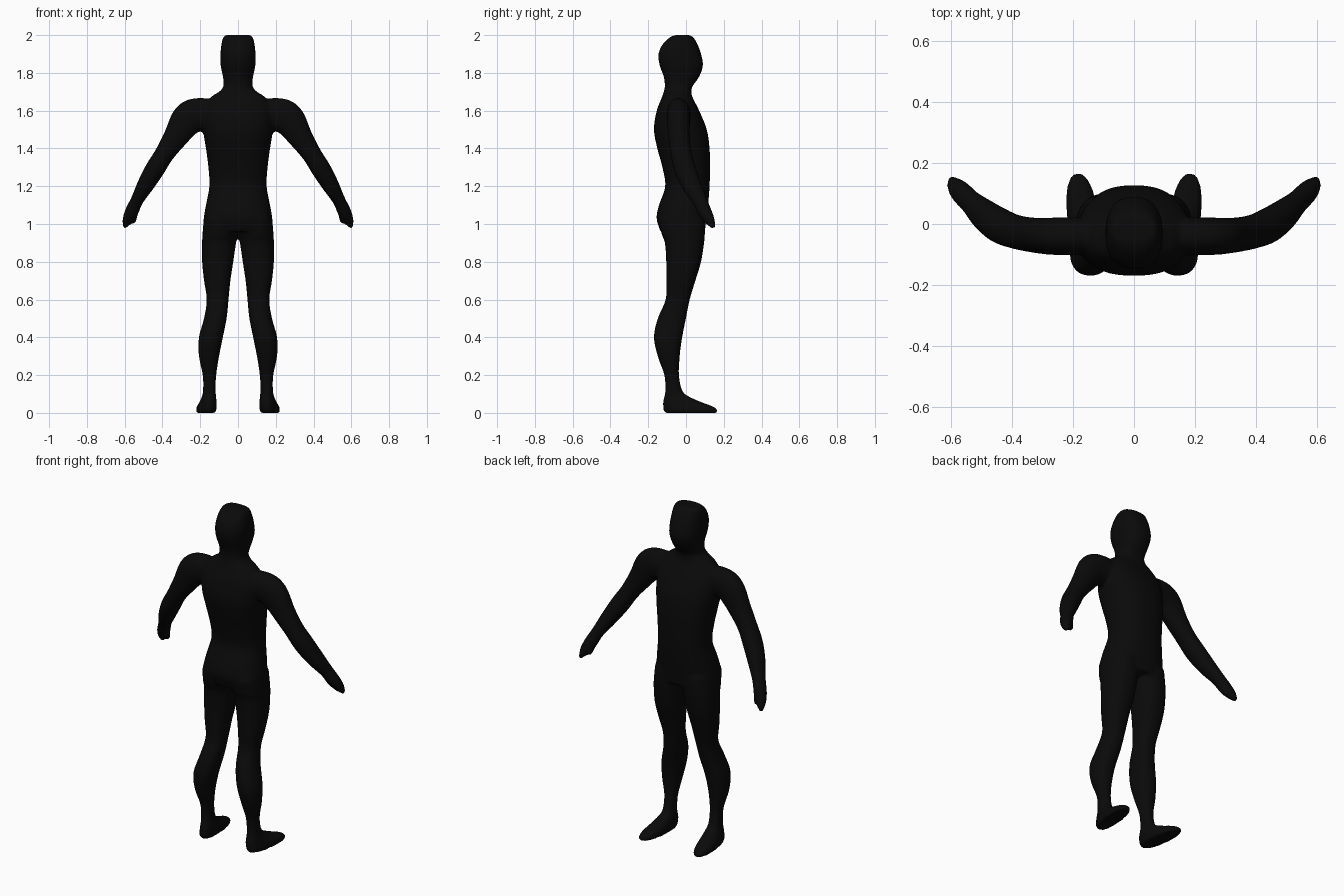
import bpy, bmesh, math
from mathutils import Vector

if "Cube" in bpy.data.objects:
    bpy.data.objects.remove(bpy.data.objects["Cube"])

SIDES = 32
STEPS = 5


def smooth_rows(rows):
    """Catmull-Rom interpolation through rows of numbers."""
    out = []
    for i in range(len(rows) - 1):
        a, b = rows[max(i - 1, 0)], rows[i]
        c, d = rows[i + 1], rows[min(i + 2, len(rows) - 1)]
        for k in range(STEPS):
            t = k / STEPS
            out.append([0.5 * (2 * q + (r - p) * t + (2 * p - 5 * q + 4 * r - s) * t * t
                               + (3 * q - p - 3 * r + s) * t ** 3)
                        for p, q, r, s in zip(a, b, c, d)])
    return out + [list(rows[-1])]


def unit_ring(power):
    """Rounded-square outline with unit half-widths."""
    for i in range(SIDES):
        a = 2 * math.pi * i / SIDES
        c, s = math.cos(a), math.sin(a)
        yield (math.copysign(abs(c) ** (2 / power), c),
               math.copysign(abs(s) ** (2 / power), s))


def skin(bm, rings):
    """Join rings of points into a closed tube."""
    rings = [[bm.verts.new(p) for p in ring] for ring in rings]
    for a, b in zip(rings, rings[1:]):
        for i in range(SIDES):
            j = (i + 1) % SIDES
            bm.faces.new((a[i], a[j], b[j], b[i]))
    bm.faces.new(rings[0])
    bm.faces.new(rings[-1])


def upright(bm, rows, side=1, power=2.3):
    """Rows: z, x min, x max, y min, y max, outward splay."""
    rings = []
    for z, x0, x1, y0, y1, splay in smooth_rows(rows):
        cx, cy, rx, ry = (x0 + x1) / 2, (y0 + y1) / 2, (x1 - x0) / 2, (y1 - y0) / 2
        rings.append([(side * (cx + u * rx + splay * v * ry), cy + v * ry, z)
                      for u, v in unit_ring(power)])
    skin(bm, rings)


def limb(bm, rows, side):
    """Rows: x, y, z, half-width seen from the front, half-depth."""
    rows = smooth_rows(rows)
    pts = [Vector(r[:3]) for r in rows]
    rings = []
    for i, (p, r) in enumerate(zip(pts, rows)):
        t = (pts[min(i + 1, len(pts) - 1)] - pts[max(i - 1, 0)]).normalized()
        v = Vector((0, 1, 0))
        v = (v - t * v.dot(t)).normalized()
        u = t.cross(v)
        ring = [p + u * a * r[3] + v * b * r[4] for a, b in unit_ring(2.1)]
        rings.append([(side * q.x, q.y, q.z) for q in ring])
    skin(bm, rings)


# Head, neck and trunk: z, half-width, back, front
trunk = [(2.0, .07, -.06, .02), (1.985, .08, -.09, .042), (1.95, .088, -.125, .062),
         (1.9, .093, -.146, .08), (1.84, .092, -.14, .09), (1.78, .08, -.118, .07),
         (1.73, .077, -.112, .035), (1.7, .1, -.118, .028), (1.67, .145, -.128, .035),
         (1.6, .185, -.155, .07), (1.5, .185, -.17, .11), (1.4, .17, -.152, .125),
         (1.3, .157, -.125, .127), (1.2, .152, -.11, .125), (1.1, .17, -.143, .117),
         (1.03, .182, -.156, .108), (.96, .186, -.135, .1)]

# Leg and foot: z, inner, outer, back, front, splay
leg = [(1.03, .0, .18, -.145, .1, 0), (.95, .0, .188, -.13, .1, 0), (.9, .01, .19, -.112, .096, 0),
       (.8, .025, .19, -.105, .08, 0), (.7, .04, .18, -.105, .05, 0), (.6, .05, .166, -.108, .02, 0),
       (.5, .06, .18, -.15, 0, 0), (.4, .08, .207, -.17, -.02, 0), (.3, .1, .207, -.15, -.033, 0),
       (.2, .115, .187, -.115, -.037, 0), (.12, .119, .185, -.11, -.02, 0),
       (.09, .116, .19, -.114, .01, .03), (.06, .115, .202, -.122, .075, .08),
       (.035, .115, .215, -.122, .14, .1), (.015, .118, .22, -.12, .168, .1),
       (0, .122, .217, -.11, .163, .1)]

arm = [(.1, -.04, 1.585, .07, .06), (.2, -.04, 1.58, .088, .062), (.265, -.04, 1.555, .088, .061),
       (.33, -.036, 1.46, .066, .057), (.39, -.025, 1.37, .052, .056),
       (.44, -.005, 1.29, .052, .058), (.49, .03, 1.205, .045, .052),
       (.535, .072, 1.125, .034, .04), (.563, .1, 1.065, .036, .036),
       (.585, .125, 1.02, .028, .028), (.602, .146, .98, .009, .012)]

thumb = [(.55, .095, 1.08, .018, .02), (.548, .112, 1.04, .016, .018), (.55, .128, 1.0, .007, .01)]

bm = bmesh.new()
upright(bm, [(z, -w, w, b, f, 0) for z, w, b, f in trunk], power=2.4)
for side in (1, -1):
    upright(bm, leg, side)
    limb(bm, arm, side)
    limb(bm, thumb, side)
bmesh.ops.recalc_face_normals(bm, faces=bm.faces)

mesh = bpy.data.meshes.new("body")
bm.to_mesh(mesh)
bm.free()
body = bpy.data.objects.new("body", mesh)
bpy.context.collection.objects.link(body)

# Fuse the overlapping parts into one soft skin
fuse = body.modifiers.new("fuse", 'REMESH')
fuse.mode = 'VOXEL'
fuse.voxel_size = 0.009
fuse.use_smooth_shade = True
soften = body.modifiers.new("soften", 'SMOOTH')
soften.factor = 0.5
soften.iterations = 6

skin_black = bpy.data.materials.new("near_black")
skin_black.diffuse_color = (0.003, 0.003, 0.003, 1)
skin_black.use_nodes = True
skin_black.node_tree.nodes["Principled BSDF"].inputs["Base Color"].default_value = skin_black.diffuse_color
mesh.materials.append(skin_black)
for p in mesh.polygons:
    p.use_smooth = True
